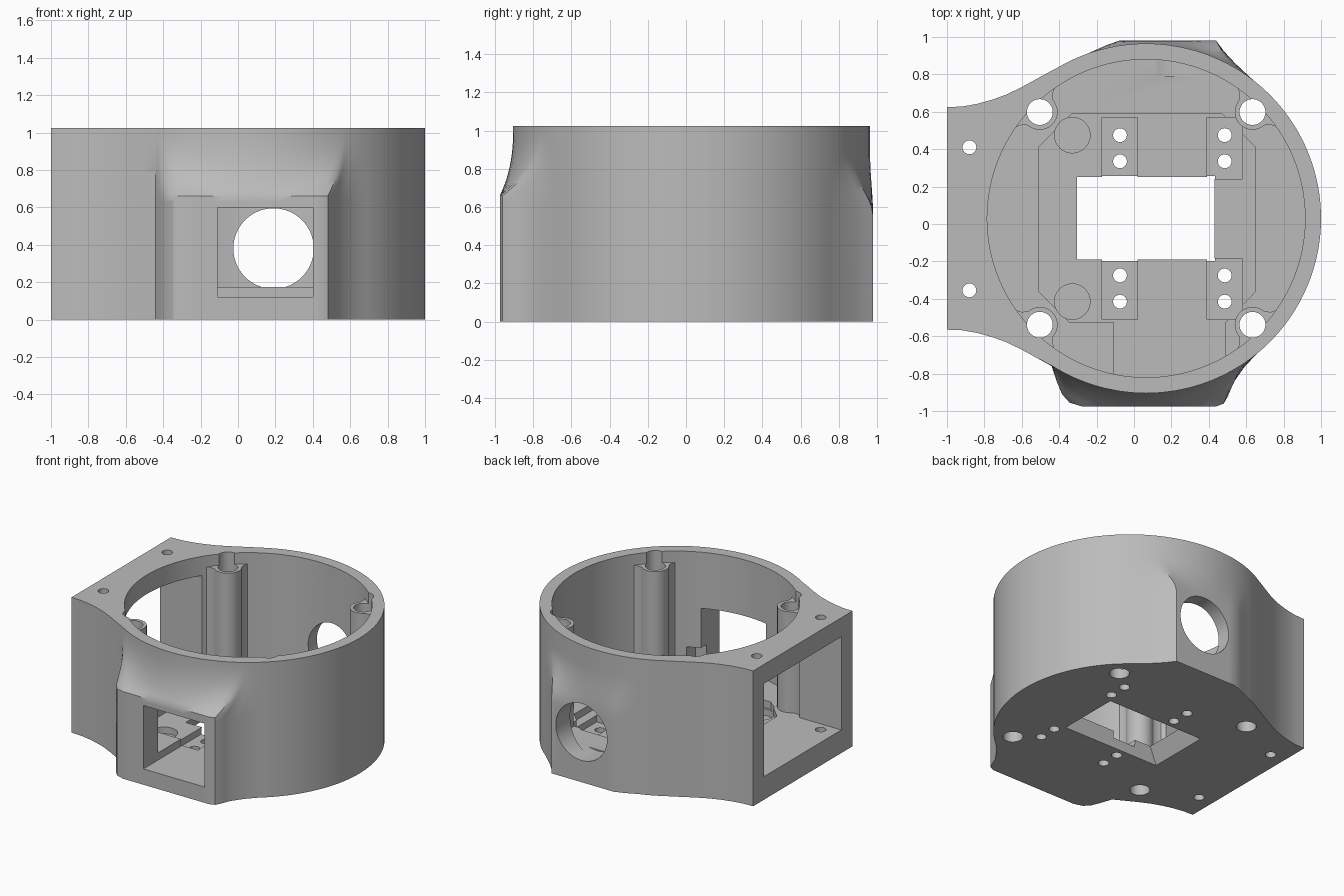
import bpy, bmesh, math
from mathutils import Vector

cube = bpy.data.objects.get("Cube")
if cube:
    bpy.data.objects.remove(cube, do_unlink=True)

CX, CY = 0.065, 0.03          # centre of the round body
R_OUT, R_IN, H = 0.935, 0.85, 1.025
FLOOR, RECESS, POCKET = 0.175, 0.12, 0.07

grey = bpy.data.materials.new("plain grey")
grey.use_nodes = True
grey.diffuse_color = (0.5, 0.5, 0.5, 1)
grey.node_tree.nodes["Principled BSDF"].inputs["Base Color"].default_value = (0.5, 0.5, 0.5, 1)


def loft(name, rings):
    """Closed solid through rings of 3D points."""
    bm = bmesh.new()
    rows = [[bm.verts.new(p) for p in ring] for ring in rings]
    n = len(rows[0])
    for a, b in zip(rows, rows[1:]):
        for i in range(n):
            j = (i + 1) % n
            bm.faces.new((a[i], a[j], b[j], b[i]))
    bm.faces.new(rows[0][::-1])
    bm.faces.new(rows[-1])
    bmesh.ops.recalc_face_normals(bm, faces=bm.faces)
    mesh = bpy.data.meshes.new(name)
    bm.to_mesh(mesh)
    bm.free()
    ob = bpy.data.objects.new(name, mesh)
    bpy.context.collection.objects.link(ob)
    mesh.materials.append(grey)
    return ob


def prism(name, pts, z0, z1):
    return loft(name, [[(x, y, z) for x, y in pts] for z in (z0, z1)])


def disc(x, y, r, n=40):
    return [(x + r * math.cos(math.tau * i / n), y + r * math.sin(math.tau * i / n)) for i in range(n)]


def rect(x0, x1, y0, y1):
    return [(x0, y0), (x1, y0), (x1, y1), (x0, y1)]


def divide(path, step=0.05):
    """Subdivide a path evenly, leaving out its last point."""
    out = []
    for a, b in zip(path, path[1:]):
        a, b = Vector(a), Vector(b)
        n = max(1, round((b - a).length / step))
        out += [a.lerp(b, i / n) for i in range(n)]
    return out


def combine(ob, other, operation):
    mod = ob.modifiers.new(operation, 'BOOLEAN')
    mod.operation, mod.solver, mod.object = operation, 'EXACT', other
    bpy.context.view_layer.objects.active = ob
    bpy.ops.object.modifier_apply(modifier=mod.name)
    bpy.data.objects.remove(other, do_unlink=True)


# Outline of the body: cable flange, front bulge, round side, back bulge
flange = [(-1, -0.565), (-0.92, -0.568), (-0.84, -0.582), (-0.76, -0.604),
          (-0.68, -0.633), (-0.6, -0.672), (-0.52, -0.716), (-0.44, -0.76)]
front = [(-0.44, -0.76), (-0.41, -0.85), (-0.385, -0.91), (-0.345, -0.955), (-0.28, -0.975),
         (0.44, -0.975), (0.48, -0.96), (0.5, -0.925), (0.53, -0.85), (0.59, -0.765), (0.66, -0.69)]
back = [(0.62, 0.785), (0.54, 0.86), (0.48, 0.925), (0.44, 0.98),
        (-0.08, 0.98), (-0.15, 0.955), (-0.25, 0.91)]


def arc(p, q, n):
    a = math.atan2(p[1] - CY, p[0] - CX)
    b = math.atan2(q[1] - CY, q[0] - CX)
    return [(CX + R_OUT * math.cos(a + (b - a) * i / n),
             CY + R_OUT * math.sin(a + (b - a) * i / n)) for i in range(n)]


def bulge(path, side, fade):
    """Bulge outline drawn back onto the round wall by the amount fade."""
    pts, x0, x1 = divide(path), path[0][0], path[-1][0]
    out = []
    for p in pts:
        u = (p.x - x0) / (x1 - x0)
        u -= 0.5 * math.sin(math.tau * u) / math.tau
        x = x0 + u * (x1 - x0)
        wall = Vector((x, CY + side * math.sqrt(R_OUT ** 2 - (x - CX) ** 2)))
        out.append(tuple(p.lerp(wall, fade)))
    return out


def clamp(t):
    return min(1, max(0, t))


def outline(z):
    f = 1 - (1 - clamp((z - 0.66) / (H - 0.66))) ** 2.5
    t = clamp((z - 0.55) / 0.32)
    b = t * t * (3 - 2 * t)
    far = [(x, 2 * CY - y) for x, y in flange[::-1]]
    pts = (flange[:-1] + bulge(front, -1, f) + arc(front[-1], back[0], 44)
           + bulge(back, 1, b) + arc(back[-1], far[0], 6) + far)
    return [(x, y, z) for x, y in pts]


levels = [0, 0.55] + [0.6 + 0.03 * i for i in range(14)] + [H]
body = loft("housing_body", [outline(z) for z in levels])

# Round cavity
combine(body, prism("cavity", disc(CX, CY, R_IN, 128), FLOOR, 1.2), 'DIFFERENCE')

# Four screw posts flared into the wall
R_POST = 0.804
side = [(0.17, 0.9), (0.16, 0.846), (0.118, 0.825), (0.096, 0.8)]
nose = [(0.095 * math.cos(a), R_POST - 0.095 * math.sin(a))
        for a in (math.pi * (i + 1) / 16 for i in range(15))]
profile = side + nose + [(-t, r) for t, r in side[::-1]]
corners = [math.radians(45 + 90 * k) for k in range(4)]
for a in corners:
    c, s = math.cos(a), math.sin(a)
    pts = [(CX + r * c - t * s, CY + r * s + t * c) for t, r in profile]
    combine(body, prism("post", pts, 0.05, 0.94), 'UNION')

# Recessed floor with a channel running to the front opening
recess = [(-0.51, 0.41), (-0.51, -0.36), (-0.345, -0.525), (-0.11, -0.525), (-0.11, -0.815),
          (0.49, -0.815), (0.49, -0.525), (0.65, -0.36), (0.65, 0.41), (0.47, 0.59), (-0.33, 0.59)]
cutters = [prism("recess", recess, RECESS, 0.3)]

# Floor pockets with pairs of screw holes, and round pockets
for y0, y1, holes in ((0.24, 0.57, (0.335, 0.475)), (-0.51, -0.185, (-0.275, -0.415))):
    for x in (-0.075, 0.485):
        cutters.append(prism("pocket", rect(x - 0.095, x + 0.095, y0, y1), POCKET, 0.3))
        cutters += [prism("hole", disc(x, y, 0.037, 24), -0.1, 0.3) for y in holes]
for y in (0.475, -0.415):
    cutters.append(prism("round_pocket", disc(-0.33, y, 0.095), POCKET, 0.3))

# Tapered window through the floor
cutters.append(loft("floor_window", [
    [(x, y, -0.05) for x, y in rect(-0.4, 0.44, -0.215, 0.275)],
    [(x, y, RECESS) for x, y in rect(-0.305, 0.43, -0.19, 0.25)],
    [(x, y, 0.3) for x, y in rect(-0.305, 0.43, -0.19, 0.25)]]))

# Through holes in the posts and the flange
for a in corners:
    x, y = CX + R_POST * math.cos(a), CY + R_POST * math.sin(a)
    cutters.append(prism("post_hole", disc(x, y, 0.069), -0.1, 1.2))
for y in (0.41, -0.355):
    cutters.append(prism("flange_hole", disc(-0.88, y, 0.037, 24), -0.1, 1.2))

# Flange window, square front opening and round back opening
cutters.append(prism("flange_window", rect(-1.1, -0.5, -0.43, 0.495), FLOOR, 0.88))
cutters.append(prism("front_opening", rect(-0.11, 0.4, -1.1, -0.7), RECESS, 0.6))
ring = disc(0.19, 0.38, 0.215, 64)
cutters.append(loft("back_opening", [[(x, y, z) for x, z in ring] for y in (0.79, 1.1)]))

for cutter in cutters:
    combine(body, cutter, 'DIFFERENCE')

bpy.ops.object.select_all(action='DESELECT')
body.select_set(True)
bpy.context.view_layer.objects.active = body
bpy.ops.object.shade_smooth_by_angle(angle=math.radians(30))
